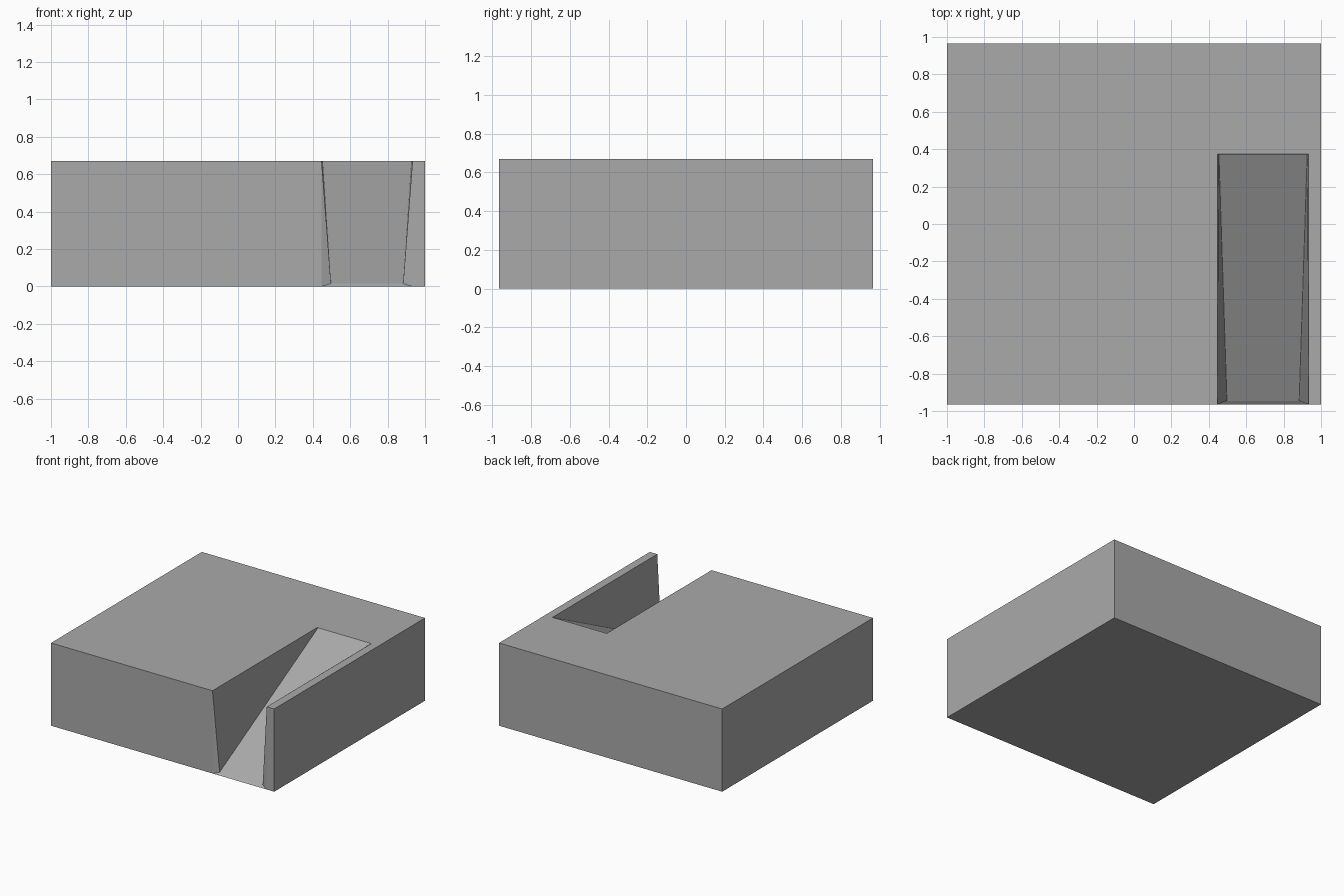
import bpy
import bmesh

cube = bpy.data.objects.get("Cube")
if cube:
    bpy.data.objects.remove(cube, do_unlink=True)

# Overall block size and the slot's outer and inner half widths
HALF_X, HALF_Y, TOP = 1.0, 0.965, 0.67
SLOT_X, SLOT_W, FLOOR_W = 0.69, 0.243, 0.193
SLOT_BACK = 0.375

grey = bpy.data.materials.new("plain_grey")
grey.use_nodes = True
colour = (0.4, 0.4, 0.4, 1)
grey.diffuse_color = colour
grey.node_tree.nodes["Principled BSDF"].inputs["Base Color"].default_value = colour

bm = bmesh.new()


def side_points(side):
    """Corners of one half of the block, on the right (-1) or left (+1) of the slot."""
    def slot(width, y, z):
        return bm.verts.new((SLOT_X + side * width, y, z))

    def corner(y, z):
        return bm.verts.new((side * HALF_X, y, z))

    return {
        "front_low": corner(-HALF_Y, 0), "front_top": corner(-HALF_Y, TOP),
        "back_low": corner(HALF_Y, 0), "back_top": corner(HALF_Y, TOP),
        "mouth_low": slot(SLOT_W, -HALF_Y, 0),
        "mouth_top": slot(SLOT_W, -HALF_Y, TOP),
        "slot_back": slot(SLOT_W, SLOT_BACK, TOP),
        "ramp_low": slot(FLOOR_W, -HALF_Y + 0.02, 0.015),
        "ramp_top": slot(SLOT_W - 0.007, SLOT_BACK - 0.005, TOP - 0.004),
    }


r, l = side_points(-1), side_points(1)


def face(points, names):
    bm.faces.new([points[n] for n in names.split()])


# Mirrored faces: front, outer side, flared mouth, slot wall
for p in (r, l):
    face(p, "front_low mouth_low mouth_top front_top")
    face(p, "front_low front_top back_top back_low")
    face(p, "mouth_low ramp_low mouth_top")
    face(p, "mouth_top ramp_low ramp_top slot_back")


def bridge(names):
    """Face whose outline runs along the right half and returns along the left."""
    names = names.split()
    bm.faces.new([r[n] for n in names] + [l[n] for n in reversed(names)])


# Faces spanning both halves: ramp, lips, back and the U-shaped top
bridge("ramp_low ramp_top")
bridge("mouth_low ramp_low")
bridge("ramp_top slot_back")
bridge("back_low back_top")
bridge("slot_back mouth_top front_top back_top")
bridge("mouth_low front_low back_low")

bmesh.ops.recalc_face_normals(bm, faces=bm.faces)
mesh = bpy.data.meshes.new("ramp_block")
bm.to_mesh(mesh)
bm.free()
mesh.materials.append(grey)
block = bpy.data.objects.new("ramp_block", mesh)
bpy.context.collection.objects.link(block)
